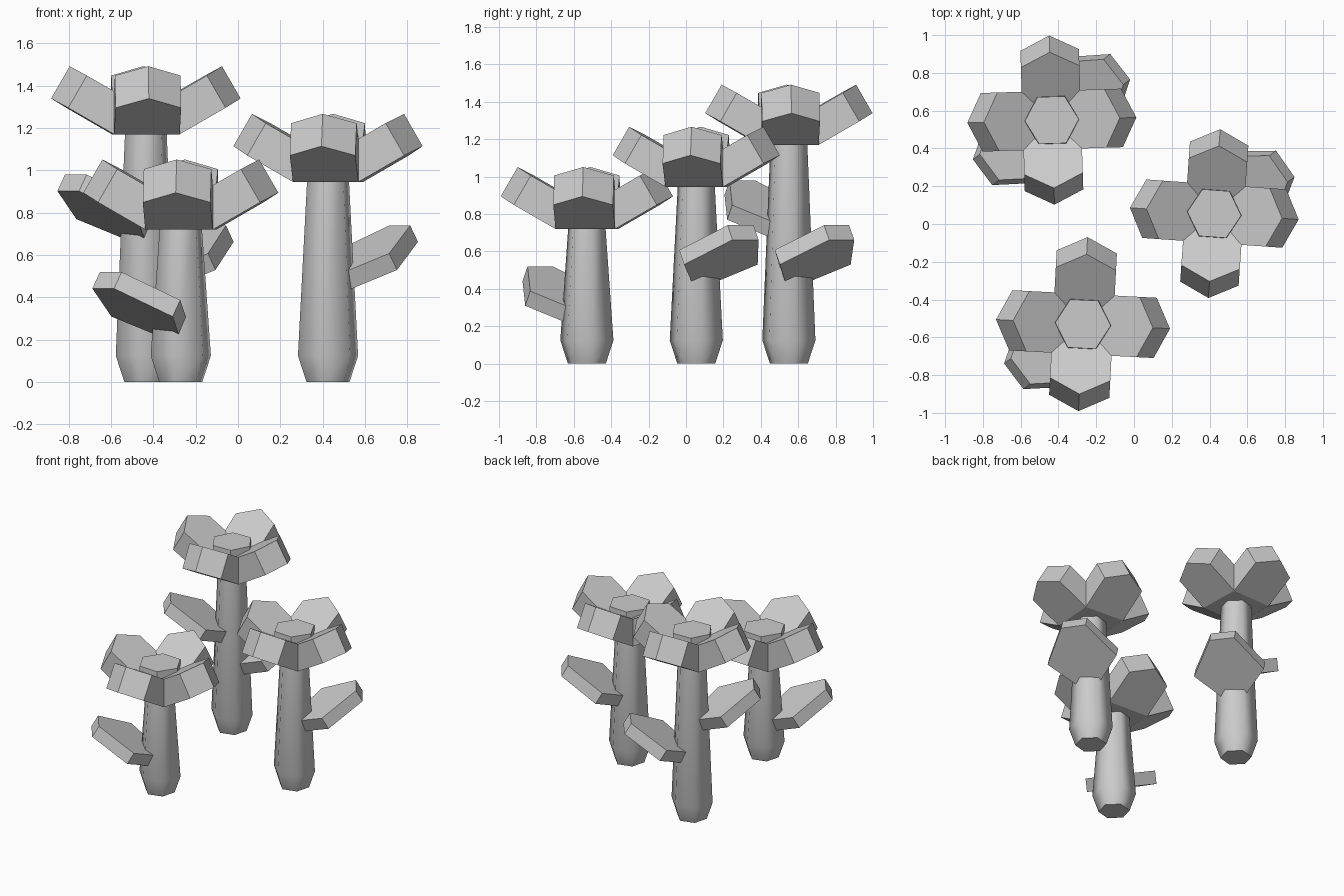
import bpy, bmesh
from math import radians, cos, sin, pi
from mathutils import Matrix, Vector

if "Cube" in bpy.data.objects:
    bpy.data.objects.remove(bpy.data.objects["Cube"])


def make_object(name, bm, matrix, smooth=None):
    bmesh.ops.recalc_face_normals(bm, faces=bm.faces[:])
    bm.transform(matrix)
    mesh = bpy.data.meshes.new(name)
    bm.to_mesh(mesh)
    bm.free()
    obj = bpy.data.objects.new(name, mesh)
    bpy.context.collection.objects.link(obj)
    if smooth:
        bpy.ops.object.select_all(action='DESELECT')
        obj.select_set(True)
        bpy.context.view_layer.objects.active = obj
        bpy.ops.object.shade_smooth_by_angle(angle=radians(smooth))
    return obj


def loft(rings):
    """Closed solid through equal-length rings of points."""
    bm = bmesh.new()
    rows = [[bm.verts.new(p) for p in ring] for ring in rings]
    n = len(rows[0])
    for a, b in zip(rows, rows[1:]):
        for i in range(n):
            j = (i + 1) % n
            bm.faces.new((a[i], a[j], b[j], b[i]))
    bm.faces.new(rows[0][::-1])
    bm.faces.new(rows[-1])
    return bm


def hex_ring(r, z, turn=0.0):
    return [(r * cos(turn + i * pi / 3), r * sin(turn + i * pi / 3), z) for i in range(6)]


def blade(name, outline, thickness, base, azimuth, start, tilt=30):
    """Flat slab pointing outward along azimuth and tilted upward."""
    bm = loft([[(s, v, z) for s, v in outline] for z in (0, thickness)])
    m = (base @ Matrix.Rotation(radians(azimuth), 4, 'Z')
         @ Matrix.Translation(start) @ Matrix.Rotation(radians(-tilt), 4, 'Y'))
    return make_object(name, bm, m)


W = 0.155
PETAL = [(0, -W), (0.25, -W), (0.338, 0), (0.25, W), (0, W)]
LEAF = [(0.046, -0.05), (0.265, -0.24), (0.53, -0.085),
        (0.53, 0.085), (0.265, 0.24), (0.046, 0.05)]

# x, y, head height, head turn, head scale, leaves as (azimuth, lowest z)
FLOWERS = {
    "tall": (-0.435, 0.55, 1.17, 1.8, 1.0, [(38, 0.42), (217, 0.66)]),
    "middle": (0.425, 0.055, 0.945, -4, 1.0, [(35, 0.42)]),
    "short": (-0.27, -0.53, 0.72, -3, 1.03, [(217, 0.20)]),
}

for label, (x, y, h, turn, size, leaves) in FLOWERS.items():
    place = Matrix.Translation((x, y, 0))

    # Six-sided stem, swelling above the foot and tapering upward
    turn15 = radians(15)
    stem = loft([hex_ring(0.105, 0, turn15), hex_ring(0.147, 0.125, turn15),
                 hex_ring(0.10, h + 0.05, turn15)])
    make_object(label + "_stem", stem, place, 65)

    # Flower head: square core, four upswept petals, six-sided centre
    head = (place @ Matrix.Translation((0, 0, h))
            @ Matrix.Rotation(radians(turn), 4, 'Z') @ Matrix.Scale(size, 4))
    core = loft([[(-W, -W, z), (W, -W, z), (W, W, z), (-W, W, z)] for z in (0, 0.13)])
    make_object(label + "_head_core", core, head)
    for k in range(4):
        blade(f"{label}_petal_{k + 1}", PETAL, 0.176, head, 90 * k, Vector((W, 0, 0)))
    centre = loft([hex_ring(0.15, 0.08), hex_ring(0.143, 0.22)])
    make_object(label + "_flower_centre", centre, head)

    # Stem leaves
    for k, (azimuth, z) in enumerate(leaves):
        blade(f"{label}_leaf_{k + 1}", LEAF, 0.09, place, azimuth, Vector((0, 0, z - 0.023)))
